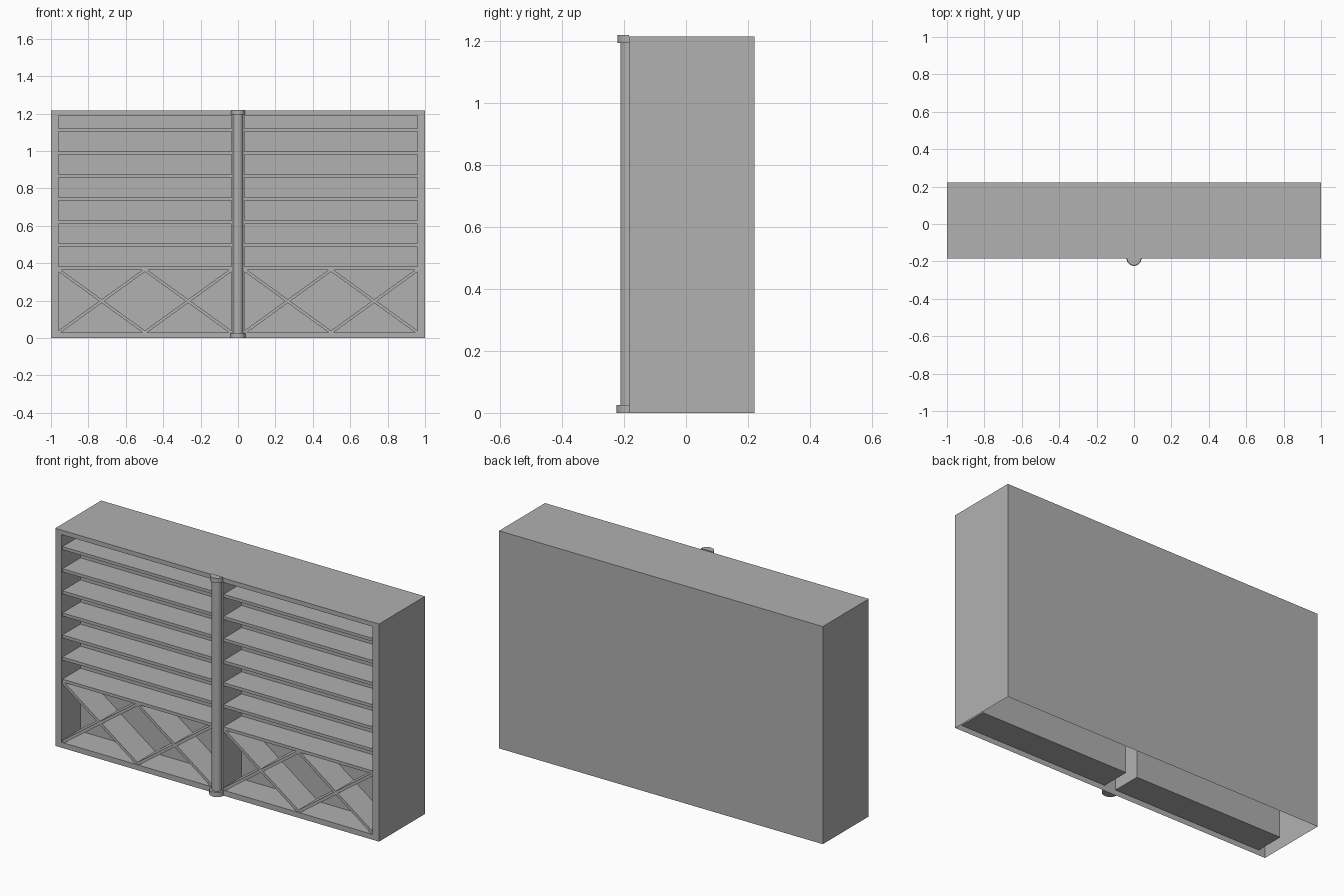
import bpy, bmesh, math
from mathutils import Matrix

if "Cube" in bpy.data.objects:
    bpy.data.objects.remove(bpy.data.objects["Cube"])

W, TOP = 1.0, 1.215                # half width and height of the case
FRONT, BACK, INNER = -0.184, 0.221, -0.019
X0, X1 = 0.035, 0.96               # bay opening in x (right half)
Z0, Z1 = 0.03, 1.19                # bay opening in z
SHELF_FRONT = FRONT + 0.006        # shelves sit just behind the frame

grey = bpy.data.materials.new("dark_grey")
grey.diffuse_color = (0.44, 0.44, 0.44, 1)
grey.use_nodes = True
grey.node_tree.nodes["Principled BSDF"].inputs["Base Color"].default_value = grey.diffuse_color


def finish(bm, name):
    me = bpy.data.meshes.new(name)
    bm.to_mesh(me)
    bm.free()
    me.materials.append(grey)
    ob = bpy.data.objects.new(name, me)
    bpy.context.collection.objects.link(ob)
    return ob


def box(name, x, y, z, drop=(), flip=False):
    """Box between limits; drop removes faces by normal, flip turns it inside out."""
    bm = bmesh.new()
    size = [b - a for a, b in (x, y, z)]
    mid = [(a + b) / 2 for a, b in (x, y, z)]
    bmesh.ops.create_cube(bm, size=1, matrix=Matrix.Translation(mid) @ Matrix.Diagonal((*size, 1)))
    bm.normal_update()
    gone = [f for f in bm.faces if any(f.normal[a] * s > 0.9 for a, s in drop)]
    bmesh.ops.delete(bm, geom=gone, context='FACES')
    if flip:
        bmesh.ops.reverse_faces(bm, faces=bm.faces[:])
    return finish(bm, name)


def prism(name, pts, vec):
    """Extrude a closed outline along vec."""
    bm = bmesh.new()
    face = bm.faces.new([bm.verts.new(p) for p in pts])
    out = bmesh.ops.extrude_face_region(bm, geom=[face], use_keep_orig=True)
    verts = [v for v in out['geom'] if isinstance(v, bmesh.types.BMVert)]
    bmesh.ops.translate(bm, verts=verts, vec=vec)
    bmesh.ops.recalc_face_normals(bm, faces=bm.faces[:])
    return finish(bm, name)


def half_round(name, r, z0, z1, n=16):
    pts = [(r * math.cos(math.pi * i / n), FRONT - r * math.sin(math.pi * i / n), z0)
           for i in range(n + 1)]
    ob = prism(name, pts, (0, 0, z1 - z0))
    bpy.ops.object.select_all(action='DESELECT')
    ob.select_set(True)
    bpy.context.view_layer.objects.active = ob
    bpy.ops.object.shade_smooth_by_angle(angle=math.radians(30))


# outer case: thin shell, open at front and underneath
box("outer_case", (-W, W), (FRONT, BACK), (0, TOP), drop=[(1, -1), (2, -1)])

# front frame with two bay openings
bm = bmesh.new()
xs, zs = [-W, -X1, -X0, X0, X1, W], [0, Z0, Z1, TOP]
grid = [[bm.verts.new((x, FRONT, z)) for z in zs] for x in xs]
for i in range(5):
    for j in range(3):
        if not (i in (1, 3) and j == 1):
            bm.faces.new((grid[i][j], grid[i + 1][j], grid[i + 1][j + 1], grid[i][j + 1]))
finish(bm, "front_frame")

for side, a, b in (("left", -X1, -X0), ("right", X0, X1)):
    # shallow bay lining, open to the front
    box(f"{side}_bay", (a, b), (FRONT, INNER), (Z0, Z1), drop=[(1, -1)], flip=True)

    # seven level shelves
    for i in range(7):
        top = 0.381 + i * 0.1233
        box(f"{side}_shelf_{i + 1}", (a, b), (SHELF_FRONT, INNER), (top - 0.017, top))

    # two crossed lattices below, ends trimmed to the compartment corners
    zt, half, dx, dz = 0.364, (b - a) / 2, 0.0137, 0.0099
    for k in range(2):
        l, r = a + k * half, a + (k + 1) * half
        for tag, p, q, s in (("rising", l, r, 1), ("falling", r, l, -1)):
            outline = [(p, Z0), (p + s * dx, Z0), (q, zt - dz),
                       (q, zt), (q - s * dx, zt), (p, Z0 + dz)]
            prism(f"{side}_lattice_{k + 1}_{tag}", [(x, SHELF_FRONT, z) for x, z in outline],
                  (0, INNER - SHELF_FRONT, 0))

# half-round centre column with base and cap
half_round("column_shaft", 0.028, 0.0, 1.2)
half_round("column_base", 0.040, 0.0, 0.026)
half_round("column_cap", 0.037, 1.194, 1.22)
